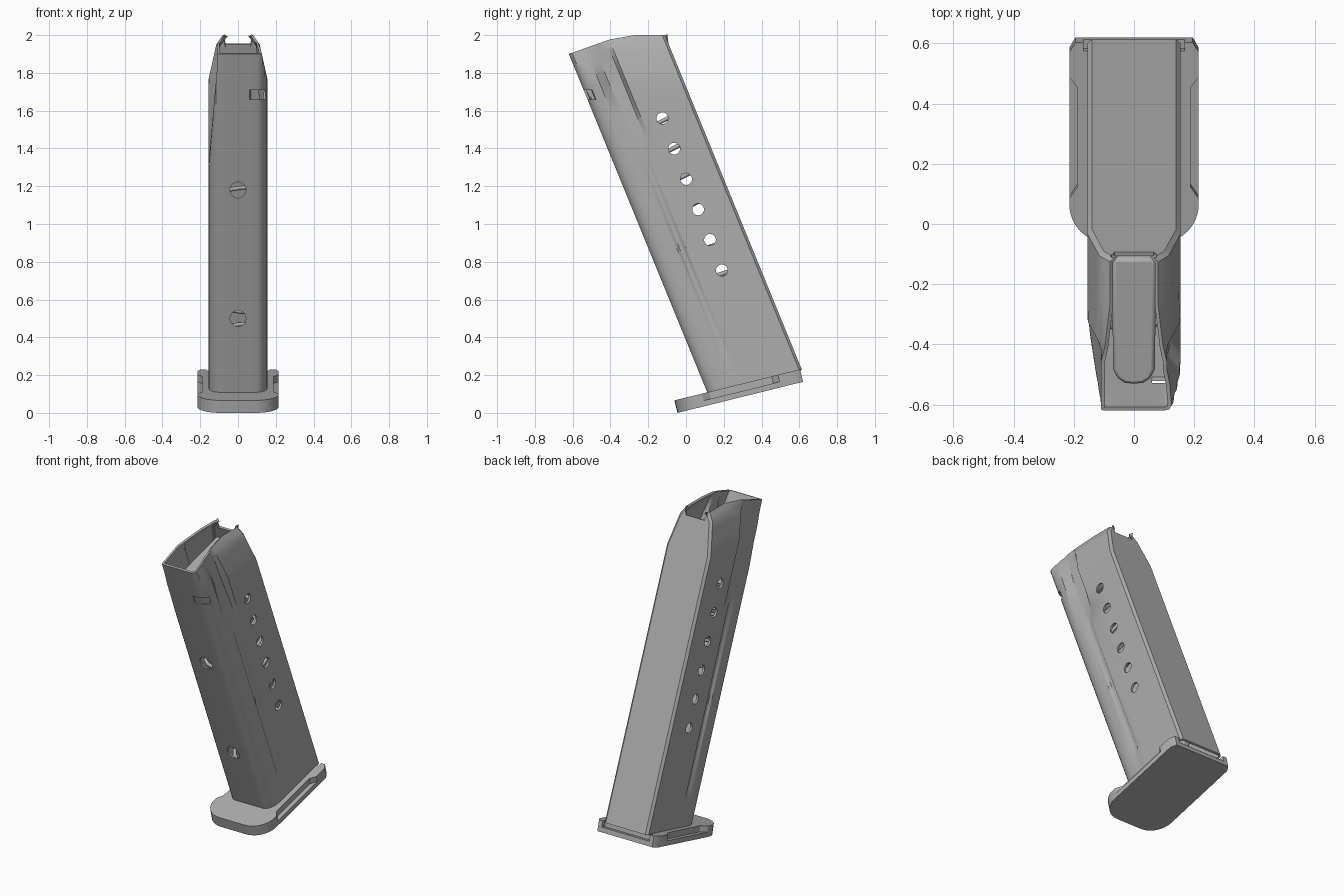
import bpy, bmesh, math
from mathutils import Matrix, Vector

cube = bpy.data.objects.get("Cube")
if cube:
    bpy.data.objects.remove(cube)

grey = bpy.data.materials.new("satin_grey")
grey.use_nodes = True
COLOUR = (0.42, 0.42, 0.42, 1)
grey.diffuse_color = COLOUR
grey.node_tree.nodes["Principled BSDF"].inputs["Base Color"].default_value = COLOUR

WIDE, DEEP = 0.155, 0.55


def front_y(z):
    return 0.157 - 0.409 * z


def finish(bm, name):
    bmesh.ops.recalc_face_normals(bm, faces=bm.faces)
    mesh = bpy.data.meshes.new(name)
    bm.to_mesh(mesh)
    bm.free()
    mesh.materials.append(grey)
    obj = bpy.data.objects.new(name, mesh)
    bpy.context.collection.objects.link(obj)
    return obj


def activate(obj):
    bpy.ops.object.select_all(action='DESELECT')
    obj.select_set(True)
    bpy.context.view_layer.objects.active = obj


def smooth(obj, angle=30):
    activate(obj)
    bpy.ops.object.shade_smooth_by_angle(angle=math.radians(angle))


def prism(name, half, low, high, matrix):
    """Mirror a half outline across x and extrude it upward."""
    outline = half + [(-x, y) for x, y in reversed(half) if x > 0]
    bm = bmesh.new()
    rings = [[bm.verts.new((x, y, z)) for x, y in outline] for z in (low, high)]
    for ring in rings:
        bm.faces.new(ring)
    n = len(outline)
    for i in range(n):
        j = (i + 1) % n
        bm.faces.new((rings[0][i], rings[0][j], rings[1][j], rings[1][i]))
    bm.transform(matrix)
    return finish(bm, name)


# Body: half cross-section as (x, depth from the front)
section = [(0, 0), (0.06, 0)]
for i in range(6):
    a = i / 5 * math.pi / 2
    section.append((0.1 + 0.055 * math.sin(a), 0.1 - 0.1 * math.cos(a)))
section += [(WIDE, 0.15), (0.145, 0.165), (0.145, 0.185), (WIDE, 0.2), (WIDE, 0.225),
            (WIDE, 0.245), (WIDE, 0.39), (WIDE, 0.535), (0.14, 0.55), (0.075, 0.55),
            (0.065, 0.55), (0, 0.55)]


def body_point(x0, d, side, t):
    bottom = 0.108 + 0.2185 * d
    top = min(2.0, 1.90 + 0.3115 * d)
    if d == DEEP and x0 < 0.07:
        top = 1.955                                   # dip in the rear wall
    z = bottom + (top - bottom) * t
    # Feed lips lean inward near the top
    if z < 1.77:
        lip = WIDE
    elif z < 1.95:
        lip = WIDE - 0.04 * (z - 1.77) / 0.18
    else:
        lip = 0.115 - 0.035 * (z - 1.95) / 0.05
    x = x0
    if 0.15 < d < 0.2 and z < 0.33:
        x = WIDE                                      # groove stops near the base
    if d < 0.23 and (side < 0 or d > 0.1):
        x = min(x, WIDE - 0.045 * max(0, min(1, (z - 1.33) / 0.5)))
    if d > 0.5 and x0 > 0.1:
        lip -= WIDE - x0
    return Vector((side * min(x, lip), front_y(z) + d, z))


levels = [0, 0.09, 0.11, 0.4, 0.66, 0.72, 0.8, 0.87, 0.892, 0.92, 0.95, 0.972, 0.986, 1]
bm = bmesh.new()
rings = []
for t in levels:
    pts = [body_point(x, d, 1, t) for x, d in section]
    pts += [body_point(x, d, -1, t) for x, d in reversed(section[1:-1])]
    rings.append([bm.verts.new(p) for p in pts])
for a, b in zip(rings, rings[1:]):
    for i in range(len(a)):
        j = (i + 1) % len(a)
        bm.faces.new((a[i], a[j], b[j], b[i]))
body = finish(bm, "body_shell")
shell = body.modifiers.new("wall", 'SOLIDIFY')
shell.thickness = 0.013
shell.offset = -1

# Openings: six side holes, two front holes and the catch slot
bm = bmesh.new()


def drill(radius, depth, place, axis):
    m = Matrix.Translation(place) @ Matrix.Rotation(math.pi / 2, 4, axis)
    bmesh.ops.create_cone(bm, cap_ends=True, segments=24, radius1=radius,
                          radius2=radius, depth=depth, matrix=m)


for i in range(6):
    drill(0.031, 0.6, (0, -0.125 + 0.063 * i, 1.56 - 0.161 * i), 'Y')
for z in (1.18, 0.5):
    drill(0.042, 0.16, (0, front_y(z), z), 'X')
bmesh.ops.create_cube(bm, size=1, matrix=Matrix.Translation((0.103, front_y(1.685) + 0.01, 1.685))
                      @ Matrix.Diagonal((0.085, 0.09, 0.05, 1)))
cutter = finish(bm, "opening_cutter")
cutter.hide_render = True
cut = body.modifiers.new("openings", 'BOOLEAN')
cut.operation = 'DIFFERENCE'
cut.solver = 'EXACT'
cut.object = cutter
activate(body)
for mod in ("wall", "openings"):
    bpy.ops.object.modifier_apply(modifier=mod)
bpy.data.objects.remove(cutter)
smooth(body)

# Follower: round-nosed block that leans with the body
nose = [(0, 0), (0.03, 0.003), (0.055, 0.018), (0.07, 0.05), (0.072, 0.42), (0, 0.42)]
lean = Matrix(((1, 0, 0, 0), (0, 1, -0.409, -0.535), (0, 0.26, 1, 1.79), (0, 0, 0, 1)))
follower = prism("follower", nose, -0.2, 0, lean)
edge = follower.modifiers.new("soft_edge", 'BEVEL')
edge.width = 0.012
edge.segments = 2
smooth(follower, 40)

# Spring: leaning coil inside the body
curve = bpy.data.curves.new("spring", 'CURVE')
curve.dimensions = '3D'
curve.bevel_depth = 0.012
curve.bevel_resolution = 1
line = curve.splines.new('POLY')
turns, steps = 9, 20
line.points.add(turns * steps)
for i, p in enumerate(line.points):
    a = 2 * math.pi * i / steps
    c, s = math.cos(a), math.sin(a)
    d = 0.275 + 0.21 * math.copysign(abs(c) ** 0.6, c)
    x = 0.105 * math.copysign(abs(s) ** 0.6, s)
    z = 0.25 + 1.3 * i / (turns * steps) + 0.35 * (d - 0.275)
    p.co = (x, front_y(z) + d, z, 1)
spring = bpy.data.objects.new("spring", curve)
bpy.context.collection.objects.link(spring)
curve.materials.append(grey)
activate(spring)
bpy.ops.object.convert(target='MESH')

# Base plate: solid lower layer, upper layer with finger recesses in the sides
LONG, HALF = 0.685, 0.215
tilt = Matrix.Translation((0, -0.045, 0)) @ Matrix.Rotation(math.radians(13.9), 4, 'X')
front = [(0, 0)]
for i in range(9):
    a = i / 8 * math.pi / 2
    front.append((0.09 + 0.125 * math.sin(a), 0.13 - 0.13 * math.cos(a)))
rear = [(HALF, LONG - 0.035), (0.195, LONG)]
lower = front + rear + [(0, LONG)]
recess = [(HALF, 0.15), (0.188, 0.19), (0.188, 0.53), (HALF, 0.565)]
upper = front + recess + rear + [(0.168, LONG), (0.168, LONG - 0.03), (0, LONG - 0.03)]
for name, outline, low, high in (("base_plate", lower, 0, 0.03),
                                 ("base_plate_rim", upper, 0.03, 0.068)):
    smooth(prism(name, outline, low, high, tilt))
